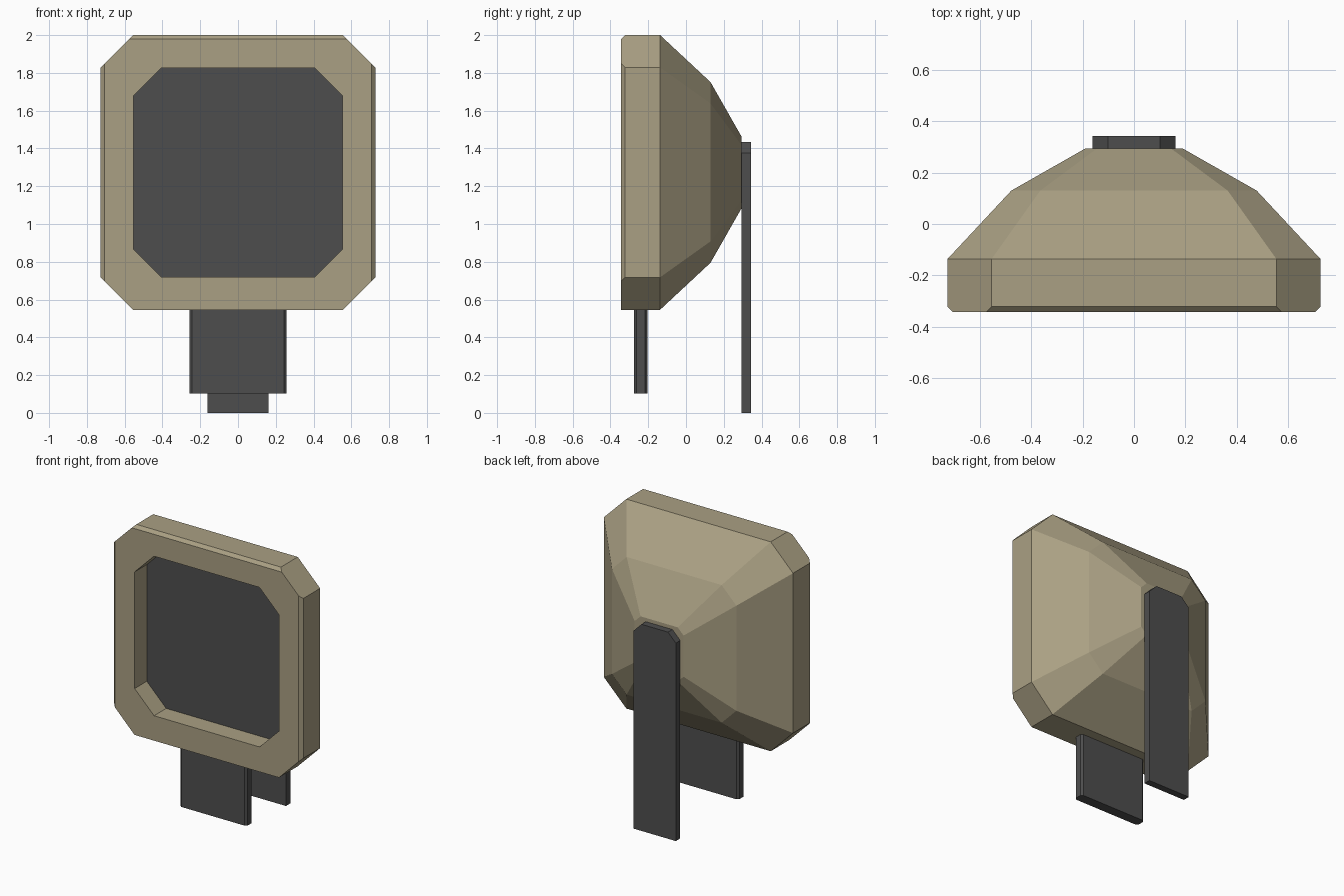
import bpy, bmesh

cube = bpy.data.objects.get("Cube")
if cube:
    bpy.data.objects.remove(cube, do_unlink=True)

CENTRE_Z = 1.273


def material(name, colour):
    mat = bpy.data.materials.new(name)
    mat.use_nodes = True
    mat.diffuse_color = (*colour, 1)
    bsdf = mat.node_tree.nodes["Principled BSDF"]
    bsdf.inputs["Base Color"].default_value = (*colour, 1)
    bsdf.inputs["Roughness"].default_value = 0.8
    return mat


tan = material("tan plastic", (0.40, 0.35, 0.228))
charcoal = material("charcoal", (0.076, 0.076, 0.076))


def octagon(y, half, cut, bevel=0):
    """Upright ring with cut corners; bevel trims the top and the sides."""
    side, top, flat = half - bevel, half - bevel, half - cut
    right = [(flat, -half), (side, -flat - bevel), (side, flat + bevel), (flat + bevel, top)]
    left = [(-x, z) for x, z in reversed(right)]
    return [(x, y, z + CENTRE_Z) for x, z in right + left]


def loft(name, rings, mats, first_cap=0):
    """Skin a stack of rings and close both ends."""
    bm = bmesh.new()
    loops = [[bm.verts.new(p) for p in ring] for ring in rings]
    for a, b in zip(loops, loops[1:]):
        for i in range(len(a)):
            j = (i + 1) % len(a)
            bm.faces.new((a[i], a[j], b[j], b[i]))
    bm.faces.new(loops[0]).material_index = first_cap
    bm.faces.new(loops[-1])
    bmesh.ops.recalc_face_normals(bm, faces=bm.faces)
    mesh = bpy.data.meshes.new(name)
    bm.to_mesh(mesh)
    bm.free()
    for mat in mats:
        mesh.materials.append(mat)
    obj = bpy.data.objects.new(name, mesh)
    bpy.context.collection.objects.link(obj)
    return obj


# Housing with a recessed dark screen, a thin front bevel and a tapering back
loft("housing", [
    octagon(-0.21, 0.554, 0.149),
    octagon(-0.343, 0.554, 0.149),
    octagon(-0.343, 0.727, 0.172, bevel=0.021),
    octagon(-0.322, 0.727, 0.172),
    octagon(-0.137, 0.727, 0.172),
    octagon(0.13, 0.478, 0.113),
    octagon(0.295, 0.188, 0.045),
], [tan, charcoal], first_cap=1)

# Front leg: a slab with chamfered upright edges
half_leg = [(0.243, -0.275), (0.258, -0.262), (0.258, -0.218), (0.243, -0.205)]
leg_outline = half_leg + [(-x, y) for x, y in reversed(half_leg)]
loft("front_leg", [[(x, y, z) for x, y in leg_outline] for z in (0.103, 0.6)], [charcoal])

# Rear leg: a long flat strut with clipped top corners
half_strut = [(0.162, 0), (0.162, 1.375), (0.102, 1.435)]
strut_outline = half_strut + [(-x, z) for x, z in reversed(half_strut)]
loft("rear_leg", [[(x, y, z) for x, z in strut_outline] for y in (0.295, 0.343)], [charcoal])
